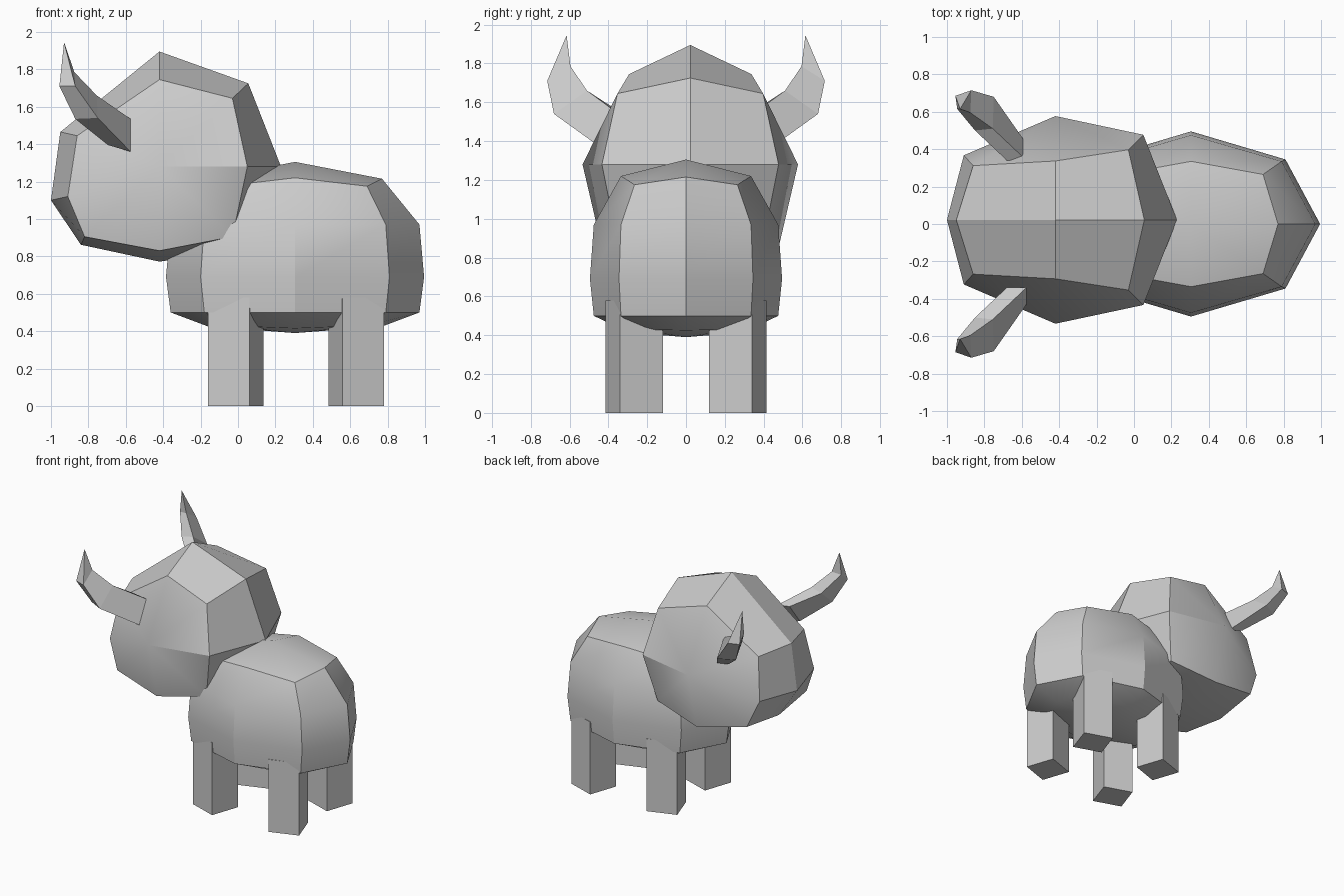
import bpy
import math

if "Cube" in bpy.data.objects:
    bpy.data.objects.remove(bpy.data.objects["Cube"])

grey = bpy.data.materials.new("plain_grey")
grey.diffuse_color = (0.6, 0.6, 0.6, 1)
grey.use_nodes = True
grey.node_tree.nodes["Principled BSDF"].inputs["Base Color"].default_value = grey.diffuse_color


def add_mesh(name, verts, faces, smooth=False):
    mesh = bpy.data.meshes.new(name)
    mesh.from_pydata(verts, [], faces)
    mesh.materials.append(grey)
    obj = bpy.data.objects.new(name, mesh)
    bpy.context.collection.objects.link(obj)
    bpy.ops.object.select_all(action='DESELECT')
    obj.select_set(True)
    bpy.context.view_layer.objects.active = obj
    bpy.ops.object.mode_set(mode='EDIT')
    bpy.ops.mesh.select_all(action='SELECT')
    bpy.ops.mesh.normals_make_consistent(inside=False)
    bpy.ops.object.mode_set(mode='OBJECT')
    if smooth:
        bpy.ops.object.shade_smooth_by_angle(angle=math.radians(30))
    return obj


def rounded_block(name, cy, hub, side, mid, smooth):
    """Side outline (x, half width, z) and centre outline (x, z), 8 points each,
    plus a hub point on each flank: a box with every face cut in four."""
    verts = [(x, cy - h, z) for x, h, z in side]
    verts += [(x, cy, z) for x, z in mid]
    verts += [(x, cy + h, z) for x, h, z in side]
    hx, hh, hz = hub
    verts += [(hx, cy - hh, hz), (hx, cy + hh, hz)]
    faces = []
    for i in range(8):
        j = (i + 1) % 8
        faces += [(i, j, 8 + j, 8 + i), (8 + i, 8 + j, 16 + j, 16 + i)]
    # outline index 1, 3, 5, 7 are the middles of the block edges
    for base, h in ((0, 24), (16, 25)):
        for c in (0, 2, 4, 6):
            faces.append((h, base + (c - 1) % 8, base + c, base + c + 1))
    # top and bottom middles close across the width through the centre outline
    return add_mesh(name, verts, faces, smooth)


# Head: outline runs front top, top, back top, back, back bottom, bottom, front bottom, front
rounded_block(
    "head", 0.022, (-0.42, 0.555, 1.28),
    [(-0.86, 0.29, 1.445), (-0.42, 0.315, 1.745), (-0.03, 0.375, 1.645), (0.05, 0.455, 1.28),
     (-0.03, 0.38, 0.905), (-0.42, 0.45, 0.83), (-0.82, 0.38, 0.905), (-0.91, 0.345, 1.12)],
    [(-0.95, 1.465), (-0.42, 1.895), (0.055, 1.725), (0.23, 1.28),
     (0.05, 0.84), (-0.42, 0.772), (-0.84, 0.862), (-1.0, 1.10)], True)

# Body: symmetric front to back, built as stacked rings
BX = 0.305
rings = [  # z corner, z side, z end, corner x, corner y, side y, end x
    (0.43, 0.415, 0.425, 0.385, 0.25, 0.30, 0.465),
    (0.5, 0.5, 0.5, 0.485, 0.335, 0.475, 0.665),
    (0.69, 0.69, 0.69, 0.505, 0.345, 0.495, 0.69),
    (0.97, 0.97, 0.97, 0.485, 0.335, 0.475, 0.665),
    (1.175, 1.22, 1.215, 0.385, 0.265, 0.335, 0.465),
]
verts, faces = [], []
for zc, zs, ze, cx, cy, sy, ex in rings:
    verts += [(BX + cx, -cy, zc), (BX + ex, 0, ze), (BX + cx, cy, zc), (BX, sy, zs),
              (BX - cx, cy, zc), (BX - ex, 0, ze), (BX - cx, -cy, zc), (BX, -sy, zs)]
for r in range(len(rings) - 1):
    for i in range(8):
        j = (i + 1) % 8
        a = r * 8
        faces.append((a + i, a + j, a + 8 + j, a + 8 + i))
verts += [(BX, 0, 0.39), (BX, 0, 1.305)]
top = (len(rings) - 1) * 8
for hub, base in ((len(verts) - 2, 0), (len(verts) - 1, top)):
    for c in (0, 2, 4, 6):
        faces.append((hub, base + (c - 1) % 8, base + c, base + c + 1))
add_mesh("body", verts, faces, True)

# Legs: square posts turned slightly on the spot
for sx, place in ((-1, "front"), (1, "rear")):
    for sy, hand in ((-1, "right"), (1, "left")):
        corners = [(0.0725, -0.1475), (0.1475, 0.0725), (-0.0725, 0.1475), (-0.1475, -0.0725)]
        pts = [(0.31 + sx * (0.322 - x), -sy * (y - 0.267), z)
               for z in (0, 0.58) for x, y in corners]
        add_mesh(f"{place}_{hand}_leg", pts,
                 [(0, 1, 2, 3), (4, 5, 6, 7)] +
                 [(i, (i + 1) % 4, 4 + (i + 1) % 4, 4 + i) for i in range(4)])

# Horns: four-sided sections bending forward, out and up to a point
sections = [
    [(-0.575, 0.34, 1.535), (-0.575, 0.43, 1.36), (-0.695, 0.45, 1.395), (-0.68, 0.34, 1.55)],
    [(-0.755, 0.51, 1.66), (-0.75, 0.68, 1.54), (-0.87, 0.61, 1.535), (-0.85, 0.50, 1.64)],
    [(-0.875, 0.595, 1.785), (-0.87, 0.715, 1.71), (-0.955, 0.685, 1.71), (-0.945, 0.615, 1.77)],
]
for s, hand in ((-1, "right"), (1, "left")):
    pts = [(x, s * y, z) for sec in sections for x, y, z in sec] + [(-0.93, s * 0.615, 1.945)]
    faces = [(0, 1, 2, 3)]
    for i in range(4):
        j = (i + 1) % 4
        faces += [(i, j, 4 + j, 4 + i), (4 + i, 4 + j, 8 + j, 8 + i), (8 + i, 8 + j, 12)]
    add_mesh(f"{hand}_horn", pts, faces)
